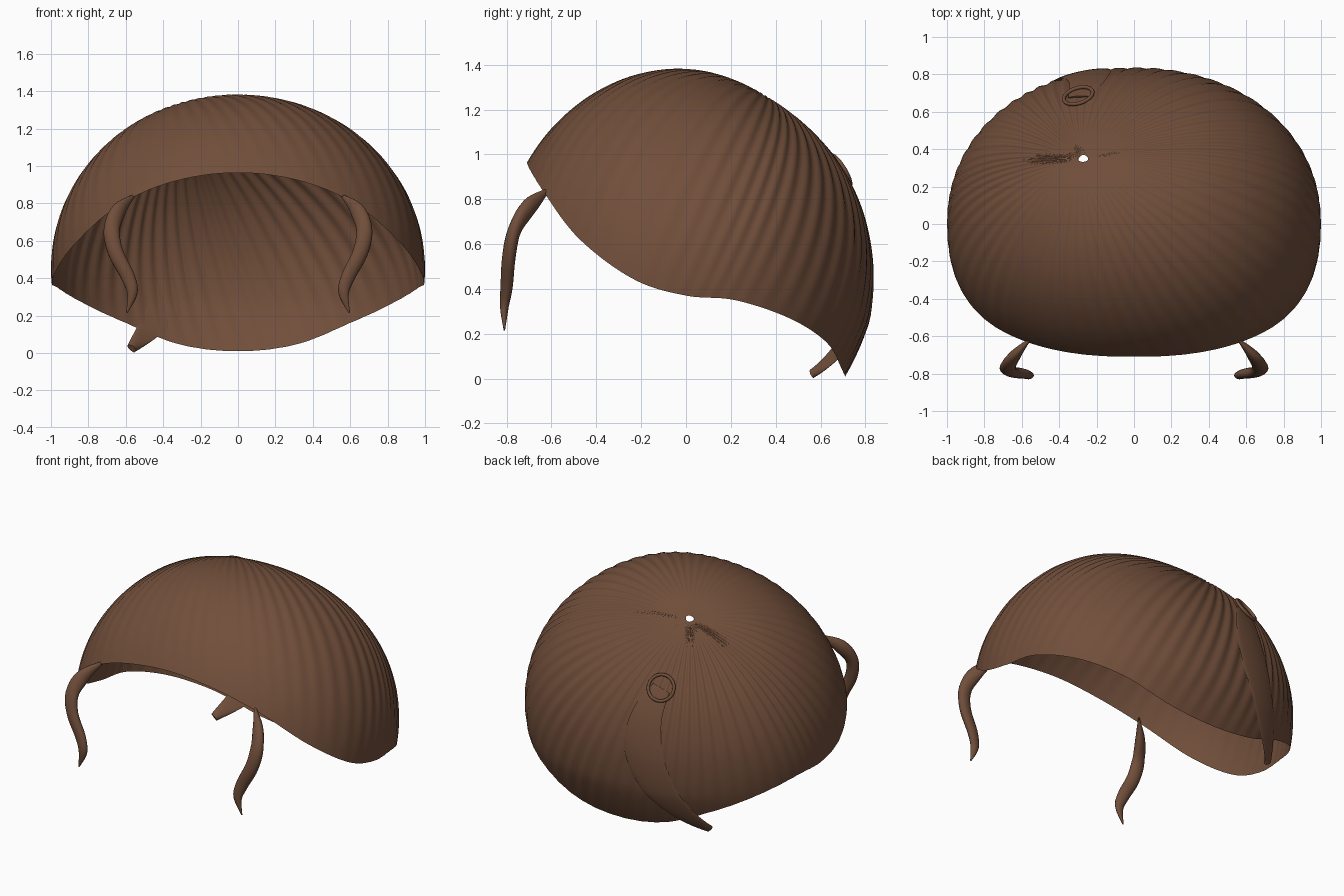
import bpy, bmesh, math
from mathutils import Vector

if "Cube" in bpy.data.objects:
    bpy.data.objects.remove(bpy.data.objects["Cube"])

brown = bpy.data.materials.new("chestnut_brown")
brown.diffuse_color = (0.165, 0.077, 0.043, 1)
brown.use_nodes = True
brown.node_tree.nodes["Principled BSDF"].inputs["Base Color"].default_value = brown.diffuse_color

HALF = Vector((1.0, 0.838, 0.94))   # half sizes of the rounded dome
BASE = 0.45                         # height of the dome centre


def to_dir(p):
    return Vector((p[0] / HALF.x, p[1] / HALF.y, (p[2] - BASE) / HALF.z))


CROWN = to_dir((-0.28, 0.355, 1.26)).normalized()
SLOPE = to_dir((0.08, 0.45, 1.2)).normalized()


def dome(d, k=1.0):
    """Point on the dome in direction d (unit-sphere space), scaled by k."""
    d = d.normalized()
    power = 2.18 if d.y < 0 else 2.12                      # squareness of the plan
    plan = (abs(d.x) ** power + abs(d.y) ** power) ** (2 / power)
    dent = 0.012 * math.exp(-(d.angle(CROWN) / 0.3) ** 2)  # flattened crown
    dent += 0.036 * math.exp(-(d.angle(SLOPE) / 0.5) ** 2)
    s = (k - dent) / math.sqrt(plan + d.z ** 2)
    y = d.y * HALF.y * s
    y *= 1 - 0.15 * max(0, -d.z - 0.2)                     # nape curls in
    if y < 0:
        y *= 1 + 0.02 * max(0, d.z)                        # fuller brow
    return Vector((d.x * HALF.x * s, y, d.z * HALF.z * s + BASE))


def finish(bm, name, angle=50):
    bmesh.ops.recalc_face_normals(bm, faces=bm.faces)
    me = bpy.data.meshes.new(name)
    bm.to_mesh(me)
    bm.free()
    ob = bpy.data.objects.new(name, me)
    bpy.context.collection.objects.link(ob)
    me.materials.append(brown)
    bpy.ops.object.select_all(action='DESELECT')
    ob.select_set(True)
    bpy.context.view_layer.objects.active = ob
    bpy.ops.object.shade_smooth_by_angle(angle=math.radians(angle))
    return ob


def spline(keys, t):
    """Catmull-Rom through equally spaced keys, t in 0..1."""
    n = len(keys) - 1
    i = min(int(t * n), n - 1)
    f = t * n - i
    a, b, c, d = (Vector(keys[min(max(i + j, 0), n)]) for j in (-1, 0, 1, 2))
    return 0.5 * (2 * b + (c - a) * f + (2 * a - 5 * b + 4 * c - d) * f * f
                  + (3 * b - a - 3 * c + d) * f ** 3)


def wide(widths, t):
    return spline([(w, 0, 0) for w in widths], t).x


def skin(bm, rings, closed_ends=True):
    loops = [[bm.verts.new(p) for p in r] for r in rings]
    n = len(rings[0])
    for a, b in zip(loops, loops[1:]):
        for i in range(n):
            bm.faces.new((a[i], a[(i + 1) % n], b[(i + 1) % n], b[i]))
    if closed_ends:
        bm.faces.new(loops[0])
        bm.faces.new(loops[-1])


# Rim: sloping opening from front centre round one side to back centre
RIM = [(0, -0.69, 0.955), (0.32, -0.68, 0.92), (0.6, -0.62, 0.815),
       (0.81, -0.45, 0.61), (0.945, -0.22, 0.44), (1.0, 0, 0.37),
       (0.96, 0.22, 0.35), (0.84, 0.46, 0.27), (0.6, 0.63, 0.165),
       (0.3, 0.70, 0.055), (0, 0.735, 0.012)]
# one mirrored key beyond each end keeps the centre line smooth
mirror = lambda p: (-p[0], p[1], p[2])
RIM = [mirror(RIM[1])] + RIM + [mirror(RIM[-2])]


def rim(u):
    """Rim direction for u in 0..1 once around, starting at the front."""
    h = 2 * u if u <= 0.5 else 2 - 2 * u
    p = spline(RIM, (1 + 10 * h) / 12)
    if u > 0.5:
        p.x = -p.x
    return to_dir(p).normalized()


# Dome shell, grooves fan out from an off-centre crown hole
SEG, ROWS, GROOVES = 360, 40, 60
edges = [rim(s / SEG) for s in range(SEG)]
rings = []
for r in range(ROWS + 1):
    t = 0.016 + 0.984 * r / ROWS
    ring = []
    for s, edge in enumerate(edges):
        u = s / SEG
        d = CROWN.slerp(edge, t)
        back = 0.5 - 0.5 * math.cos(2 * math.pi * u)
        amp = (0.005 + 0.009 * back) * math.sin(math.pi * min(t * 0.88 + 0.08, 1))
        amp *= min(t / 0.2, 1)
        wave = 0.5 + 0.5 * math.cos(GROOVES * 2 * math.pi * u
                                    + 0.8 * math.sin(14 * math.pi * u))
        lip = 0.012 * math.exp(-((t - 0.016) / 0.025) ** 2)
        ring.append(dome(d, 1 - amp * wave + lip))
    rings.append(ring)
bm = bmesh.new()
skin(bm, rings, closed_ends=False)
finish(bm, "hair_shell", 80)


# Curled side locks hanging at the front, mirrored
PATH = [(0.55, -0.61, 0.845), (0.635, -0.70, 0.765), (0.675, -0.765, 0.66),
        (0.655, -0.79, 0.54), (0.59, -0.80, 0.41), (0.565, -0.81, 0.32),
        (0.595, -0.81, 0.215)]
WIDTH = [0.006, 0.042, 0.043, 0.042, 0.038, 0.028, 0.004]

for side, label in ((1, "right"), (-1, "left")):
    rings = []
    for i in range(31):
        t = i / 30
        p = spline(PATH, t)
        tan = (spline(PATH, min(t + 0.01, 1)) - spline(PATH, max(t - 0.01, 0))).normalized()
        a = tan.cross(Vector((0, 1, 0.5))).normalized()
        b = tan.cross(a)
        w = wide(WIDTH, t)
        ring = []
        for k in range(14):
            q = 2 * math.pi * k / 14
            v = p + a * w * math.cos(q) + b * 0.7 * w * math.sin(q)
            ring.append(Vector((v.x * side, v.y, v.z)))
        rings.append(ring)
    bm = bmesh.new()
    skin(bm, rings)
    finish(bm, label + "_side_lock")


# Flat tail hugging the back of the shell, its tip passing below the rim
TAIL = [(-0.30, 0.69, 0.93), (-0.25, 0.77, 0.76), (-0.25, 0.81, 0.56),
        (-0.33, 0.80, 0.35), (-0.45, 0.72, 0.16), (-0.59, 0.63, 0.008)]
TAIL_W = [0.06, 0.10, 0.125, 0.11, 0.07, 0.025]


def tail_point(t):
    return dome(to_dir(spline(TAIL, t)))


rings = []
for i in range(37):
    t = i / 36
    p = tail_point(t)
    tan = (tail_point(min(t + 0.02, 1)) - tail_point(max(t - 0.02, 0))).normalized()
    a = tan.cross(to_dir(p)).normalized()
    w = wide(TAIL_W, t)
    tip = max(0, (t - 0.85) / 0.15)
    ring = []
    for k in range(20):
        q = 2 * math.pi * k / 20
        lift = math.sin(q)
        lift *= 0.009 if lift > 0 else 0.003 + 0.025 * tip
        ring.append(dome(to_dir(p + a * w * math.cos(q)), 1 + lift))
    rings.append(ring)
bm = bmesh.new()
skin(bm, rings)
finish(bm, "back_tail")


# Thin tie ring where the tail starts
bpy.ops.mesh.primitive_torus_add(major_radius=0.08, minor_radius=0.01,
                                 major_segments=32, minor_segments=10,
                                 location=dome(to_dir((-0.30, 0.69, 0.93)), 1.012))
tie = bpy.context.object
tie.name = "tail_tie"
tie.rotation_euler = Vector((-0.25, 0.8, 0.5)).to_track_quat('Z', 'Y').to_euler()
tie.data.materials.append(brown)
bpy.ops.object.shade_smooth_by_angle(angle=math.radians(50))
